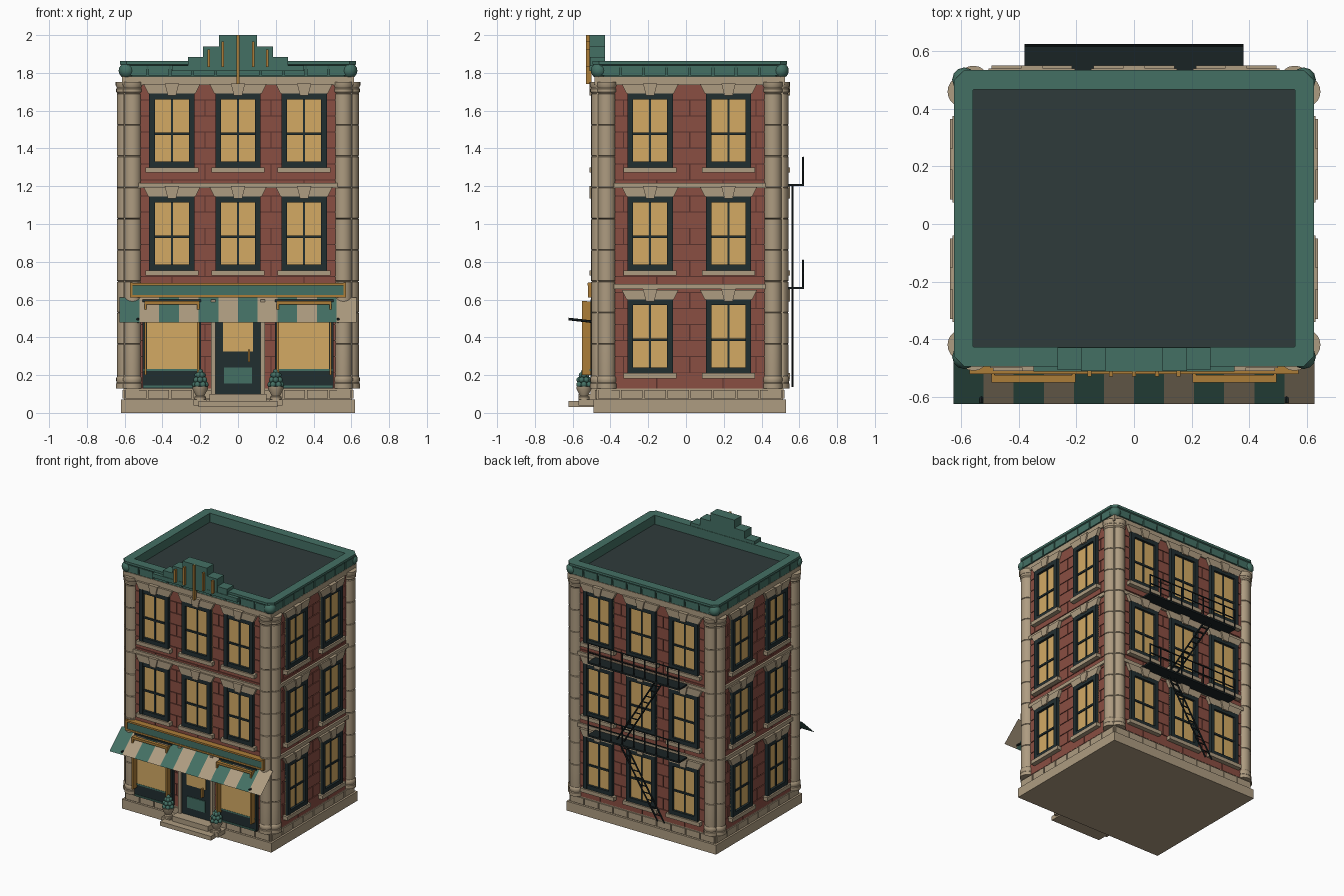
import bpy, bmesh, math
from mathutils import Matrix, Vector

cube = bpy.data.objects.get("Cube")
if cube:
    bpy.data.objects.remove(cube, do_unlink=True)


def material(name, r, g, b):
    lin = [((c / 255 + 0.055) / 1.055) ** 2.4 for c in (r, g, b)] + [1]
    m = bpy.data.materials.new(name)
    m.use_nodes = True
    m.diffuse_color = lin
    m.node_tree.nodes["Principled BSDF"].inputs["Base Color"].default_value = lin
    return m


STONE = material("tan stone", 174, 156, 129)
BRICK = material("red brick", 138, 78, 66)
MORTAR = material("dark mortar", 88, 50, 44)
TEAL = material("teal paint", 68, 112, 100)
FRAME = material("dark frame", 33, 46, 48)
ROOF = material("slate roof", 47, 59, 59)
GLASS = material("lit glass", 211, 170, 100)
GOLD = material("brass trim", 172, 125, 56)
IRON = material("black iron", 26, 35, 37)

parts = {}


def part(name, mat):
    return parts.setdefault(name, (bmesh.new(), mat))[0]


def box(name, mat, wall, u, o, z, flare=0):
    """Box on a wall: u along it, o outward from it; flare widens the top."""
    bm = part(name, mat)
    for v in bmesh.ops.create_cube(bm, size=1)["verts"]:
        s, d, t = (c + 0.5 for c in v.co)
        x = u[0] + s * (u[1] - u[0]) + (flare if t > 0.5 else 0) * (2 * s - 1)
        v.co = wall @ Vector((x, -(o[0] + d * (o[1] - o[0])), z[0] + t * (z[1] - z[0])))


def bar(name, mat, a, b, r, sides=6):
    a, b = Vector(a), Vector(b)
    turn = (b - a).to_track_quat("Z", "Y").to_matrix().to_4x4()
    bmesh.ops.create_cone(part(name, mat), cap_ends=True, segments=sides, radius1=r, radius2=r,
                          depth=(b - a).length, matrix=Matrix.Translation((a + b) / 2) @ turn)


def ball(name, mat, co, r):
    bmesh.ops.create_uvsphere(part(name, mat), u_segments=12, v_segments=8, radius=r,
                              matrix=Matrix.Translation(co))


def loft(name, mat, loops, close=False):
    bm = part(name, mat)
    rings = [[bm.verts.new(p) for p in loop] for loop in loops]
    n = len(rings[0])
    for a, b in zip(rings, rings[1:] + ([rings[0]] if close else [])):
        for i in range(n):
            bm.faces.new((a[i], a[(i + 1) % n], b[(i + 1) % n], b[i]))
    if not close:
        bm.faces.new(rings[0][::-1])
        bm.faces.new(rings[-1])


def lathe(name, mat, x, y, profile, n=20):
    loft(name, mat, [[(x + r * math.cos(math.tau * i / n), y + r * math.sin(math.tau * i / n), z)
                      for i in range(n)] for r, z in profile])


CY, HX, HY = 0.02, 0.60, 0.49
WORLD = Matrix.Identity(4)
walls = {}
for i, (side, x, y) in enumerate((("front", 0, CY - HY), ("right", HX, CY),
                                  ("back", 0, CY + HY), ("left", -HX, CY))):
    walls[side] = Matrix.Translation((x, y, 0)) @ Matrix.Rotation(i * math.pi / 2, 4, "Z")
FRONT = walls["front"]


def slab(name, mat, hx, hy, z0, z1):
    box(name, mat, WORLD, (-hx, hx), (-CY - hy, -CY + hy), (z0, z1))


# Masonry core and plinth
slab("wall_core", MORTAR, HX, HY, 0.12, 1.74)
slab("plinth", STONE, 0.62, 0.51, 0, 0.07)
slab("base_course", STONE, 0.604, 0.494, 0.07, 0.13)
slab("frieze", STONE, 0.615, 0.505, 1.735, 1.78)


def window(wall, u, z0):
    """Four-light sash window with sill, splayed lintel and keystone."""
    w, h, f = 0.12, 0.39, 0.03
    box("window_glass", GLASS, wall, (u - w, u + w), (0, 0.01), (z0, z0 + h))
    for s in (-1, 1):
        a = u + s * (w - f / 2)
        box("window_frames", FRAME, wall, (a - f / 2, a + f / 2), (0, 0.03), (z0, z0 + h))
        box("window_frames", FRAME, wall, (u - w, u + w), (0, 0.028),
            (z0, z0 + f) if s < 0 else (z0 + h - f, z0 + h))
    box("window_bars", FRAME, wall, (u - 0.005, u + 0.005), (0, 0.016), (z0, z0 + h))
    box("window_bars", FRAME, wall, (u - w, u + w), (0, 0.018), (z0 + 0.17, z0 + 0.184))
    box("window_sills", STONE, wall, (u - 0.14, u + 0.14), (0, 0.04), (z0 - 0.028, z0))
    box("window_lintels", STONE, wall, (u - 0.125, u + 0.125), (0, 0.03), (z0 + h, z0 + h + 0.05), 0.025)
    box("keystones", STONE, wall, (u - 0.022, u + 0.022), (0, 0.04), (z0 + h - 0.01, z0 + h + 0.055), 0.016)


centres = {"front": (-0.35, 0, 0.35), "back": (-0.355, 0, 0.355),
           "right": (-0.21, 0.205), "left": (0.21, -0.205)}
for side, wall in walls.items():
    half = HX if side in ("front", "back") else HY
    for floor, z in enumerate((0.21, 0.755, 1.30)):
        if side != "front" or floor:
            for u in centres[side]:
                window(wall, u, z)
    # Brick courses in running bond
    pitch, rise, edge = 0.35, 0.085, half - 0.07
    for row in range(19):
        z = 0.13 + row * rise
        shift = pitch / 2 if (row % 2) == (len(centres[side]) % 2) else 0
        for k in range(-3, 4):
            a, b = k * pitch + shift, (k + 1) * pitch + shift
            a, b = max(a + 0.003, -edge), min(b - 0.003, edge)
            if b - a > 0.01:
                box("brick_courses", BRICK, wall, (a, b), (0, 0.006), (z, z + rise - 0.005))
    # Plinth blocks, floor bands and cornice panels
    n = 10 if half == HX else 8
    step = 2 * half / n
    for k in range(n):
        a = -half + k * step
        box("base_blocks", STONE, wall, (a + 0.004, a + step - 0.004), (0, 0.012), (0.075, 0.122))
        box("cornice_panels", TEAL, wall, (a + 0.005, a + step - 0.005), (0, 0.02), (1.785, 1.838))
    for z in (0.655, 1.19):
        box("floor_bands", STONE, wall, (-half + 0.05, half - 0.05), (0, 0.02), (z, z + 0.027))

# Paired corner columns built from stacked drums
profile = [(0.053, 0.13), (0.053, 0.155), (0.049, 0.16), (0.052, 0.17), (0.052, 0.185), (0.046, 0.195)]
drums, low, high = 9, 0.2, 1.69
for k in range(drums):
    a = low + (high - low) * k / drums
    b = low + (high - low) * (k + 1) / drums
    profile += [(0.047, a + 0.003), (0.047, b - 0.003), (0.043, b)]
profile += [(0.052, 1.7), (0.052, 1.715), (0.048, 1.72), (0.055, 1.735), (0.055, 1.752)]
for sx in (-1, 1):
    for sy in (-1, 1):
        lathe("corner_columns", STONE, sx * 0.558, CY + sy * 0.475, profile)
        lathe("corner_columns", STONE, sx * 0.593, CY + sy * 0.44, profile)
        x, y = sx * 0.565, CY + sy * 0.455
        box("corner_piers", STONE, WORLD, (x - 0.04, x + 0.04), (-y - 0.04, -y + 0.04), (0.12, 1.745))
        ball("cornice_corner_balls", TEAL, (sx * 0.59, CY + sy * 0.482, 1.812), 0.042)


# Cornice ring with clipped corners, and sunken roof
def clipped(hx, hy, c, z):
    pts = ((hx, c - hy), (hx, hy - c), (hx - c, hy), (c - hx, hy),
           (-hx, hy - c), (-hx, c - hy), (c - hx, -hy), (hx - c, -hy))
    return [(x, y + CY, z) for x, y in pts]


loft("cornice", TEAL, [clipped(0.602, 0.492, 0.03, 1.77), clipped(0.614, 0.506, 0.035, 1.84),
                       clipped(0.625, 0.515, 0.035, 1.845), clipped(0.625, 0.515, 0.035, 1.862),
                       clipped(0.56, 0.447, 0.002, 1.862), clipped(0.56, 0.447, 0.002, 1.77)], True)
slab("roof_deck", ROOF, 0.565, 0.452, 1.76, 1.795)

# Stepped parapet crest with brass fins
for half, top, out in ((0.35, 1.84, 0.042), (0.265, 1.885, 0.038), (0.185, 1.94, 0.04), (0.1, 2.0, 0.042)):
    box("parapet_crest", TEAL, FRONT, (-half, half), (-0.04, out), (1.81, top))
for x, z0, z1 in ((0, 1.74, 2.0), (0.08, 1.83, 1.965), (0.155, 1.83, 1.925)):
    for s in ((-1, 1) if x else (1,)):
        box("crest_fins", GOLD, FRONT, (s * x - 0.007, s * x + 0.007), (0.03, 0.06), (z0, z1))

# Shop windows with brass surrounds
for s in (-1, 1):
    c = s * 0.35
    box("shop_bulkheads", FRAME, FRONT, (c - 0.155, c + 0.155), (0, 0.035), (0.13, 0.6))
    box("shop_glass", GLASS, FRONT, (c - 0.132, c + 0.132), (0.03, 0.04), (0.23, 0.57))
    for z in (0.135, 0.222):
        box("shop_rails", TEAL, FRONT, (c - 0.15, c + 0.15), (0, 0.042), (z, z + 0.01))
    for e in (-1, 1):
        a = c + e * 0.14
        box("shop_surrounds", GOLD, FRONT, (a - 0.006, a + 0.006), (0.03, 0.08), (0.2, 0.59))
    box("shop_surrounds", GOLD, FRONT, (c - 0.146, c + 0.146), (0.055, 0.08), (0.575, 0.592))
    # Door jambs
    box("door_jambs", STONE, FRONT, (s * 0.132 - 0.012, s * 0.132 + 0.012), (0, 0.035), (0.1, 0.6))
    # Urn with clipped shrub
    lathe("urns", STONE, s * 0.2, -0.54, [(0.03, 0.07), (0.03, 0.085), (0.022, 0.09), (0.04, 0.125), (0.042, 0.14)], 14)
    for ring, (r, z) in enumerate(((0.028, 0.15), (0.024, 0.175), (0.014, 0.2))):
        for k in range(6):
            t = math.tau * (k + ring / 2) / 6
            ball("shrubs", TEAL, (s * 0.2 + r * math.cos(t), -0.54 + r * math.sin(t), z), 0.016)
    ball("shrubs", TEAL, (s * 0.2, -0.54, 0.218), 0.015)
    box("urn_stands", STONE, FRONT, (s * 0.2 - 0.035, s * 0.2 + 0.035), (0, 0.1), (0.04, 0.072))
    bar("awning_rods", IRON, (s * 0.53, -0.49, 0.482), (s * 0.53, -0.622, 0.497), 0.007)
    box("sign_trim", GOLD, FRONT, (s * 0.565 - 0.007, s * 0.565 + 0.007), (0, 0.05), (0.61, 0.69))

# Door and steps
box("door", FRAME, FRONT, (-0.12, 0.12), (0, 0.022), (0.1, 0.6))
box("door_glass", GLASS, FRONT, (-0.08, 0.08), (0.02, 0.027), (0.325, 0.56))
box("door_panel", TEAL, FRONT, (-0.075, 0.075), (0.02, 0.028), (0.155, 0.24))
box("door_handle", GOLD, FRONT, (0.052, 0.064), (0.02, 0.05), (0.27, 0.335))
box("steps", STONE, FRONT, (-0.21, 0.21), (0, 0.152), (0.03, 0.062))
box("steps", STONE, FRONT, (-0.15, 0.15), (0, 0.1), (0.06, 0.1))

# Sign board over the shop
box("sign_board", TEAL, FRONT, (-0.56, 0.56), (0, 0.044), (0.61, 0.68))
for z, out in ((0.674, 0.052), (0.61, 0.048)):
    box("sign_trim", GOLD, FRONT, (-0.572, 0.572), (0, out), (z, z + 0.013))

# Fire escape
for z in (0.655, 1.2):
    box("escape_platforms", IRON, WORLD, (-0.38, 0.38), (-0.625, -0.53), (z, z + 0.012))
    for k in range(9):
        x = -0.375 + 0.75 * k / 8
        bar("escape_railings", IRON, (x, 0.62, z), (x, 0.62, z + 0.155), 0.005)
    for h in (0.085, 0.152):
        bar("escape_railings", IRON, (-0.38, 0.62, z + h), (0.38, 0.62, z + h), 0.005)
for x0, z0, x1, z1 in ((-0.19, 0.14, 0.14, 0.66), (0.15, 0.66, -0.18, 1.2)):
    for d in (-0.028, 0.028):
        bar("escape_ladders", IRON, (x0 + d, 0.565, z0), (x1 + d, 0.565, z1), 0.006)
    for k in range(1, 11):
        x, z = x0 + (x1 - x0) * k / 11, z0 + (z1 - z0) * k / 11
        bar("escape_ladders", IRON, (x - 0.028, 0.565, z), (x + 0.028, 0.565, z), 0.005)

# Turn the collected parts into objects
for name, (bm, mat) in parts.items():
    bmesh.ops.recalc_face_normals(bm, faces=bm.faces)
    mesh = bpy.data.meshes.new(name)
    bm.to_mesh(mesh)
    mesh.materials.append(mat)
    obj = bpy.data.objects.new(name, mesh)
    bpy.context.collection.objects.link(obj)
    if name in ("corner_columns", "urns", "shrubs", "cornice_corner_balls", "escape_railings"):
        bpy.ops.object.select_all(action="DESELECT")
        obj.select_set(True)
        bpy.context.view_layer.objects.active = obj
        bpy.ops.object.shade_smooth_by_angle(angle=math.radians(35))

# Striped cloth awning
mesh = bpy.data.meshes.new("awning")
xs = [-0.627 + 1.254 * k / 12 for k in range(13)]
mesh.from_pydata([(x, y, z) for x in xs for y, z in ((-0.48, 0.61), (-0.625, 0.478))], [],
                 [(2 * k, 2 * k + 1, 2 * k + 3, 2 * k + 2) for k in range(12)])
for m in (TEAL, STONE):
    mesh.materials.append(m)
for p in mesh.polygons:
    p.material_index = p.index % 2
bpy.context.collection.objects.link(bpy.data.objects.new("awning", mesh))
